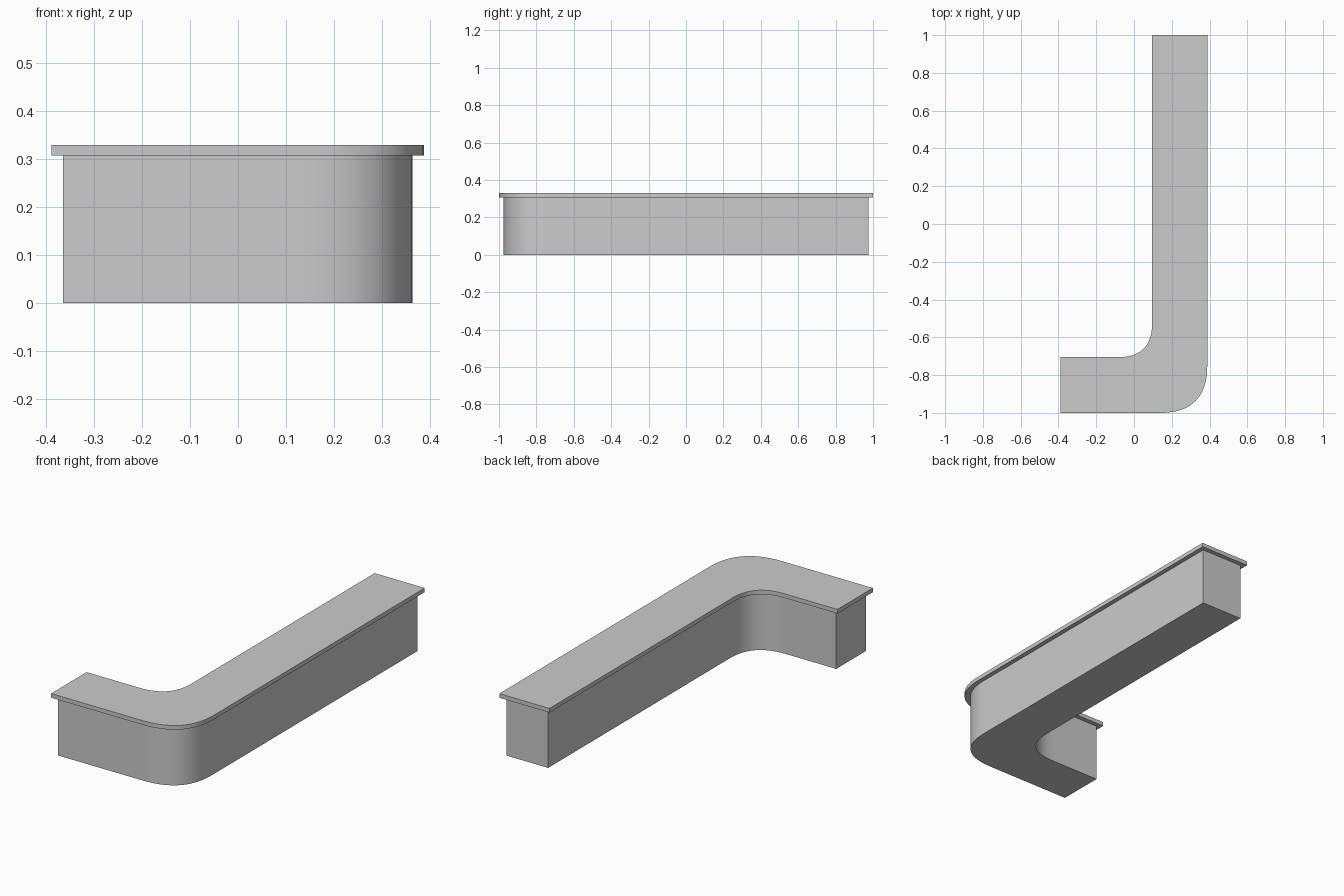
import bpy, bmesh, math
from mathutils import Vector

if "Cube" in bpy.data.objects:
    bpy.data.objects.remove(bpy.data.objects["Cube"])

SEG = 20


def rounded_corner(corner, start_dir, end_dir, size):
    # soft corner: quadratic curve that leaves and meets the straight edges
    c = Vector(corner)
    a, b = c + Vector(start_dir) * size, c + Vector(end_dir) * size
    return [a * (1 - t) ** 2 + c * 2 * t * (1 - t) + b * t ** 2
            for t in (i / SEG for i in range(SEG + 1))]


def l_outline(inset):
    x0, x1, xi = -0.389 + inset, 0.388 - inset, 0.096 + inset
    y0, y1, yi = -1 + inset, 1 - inset, -0.705 - inset
    outer = rounded_corner((x1, y0), (-1, 0), (0, 1), 0.25 - inset * 0.5)
    inner = rounded_corner((xi, yi), (0, 1), (-1, 0), 0.18 + inset * 0.5)
    return ([Vector((x0, y0))] + outer + [Vector((x1, y1)), Vector((xi, y1))]
            + inner + [Vector((x0, yi))])


def extrude_part(name, inset, z0, z1):
    bm = bmesh.new()
    face = bm.faces.new([bm.verts.new((p.x, p.y, z0)) for p in l_outline(inset)])
    ext = bmesh.ops.extrude_face_region(bm, geom=[face], use_keep_orig=True)
    top = [g for g in ext["geom"] if isinstance(g, bmesh.types.BMVert)]
    bmesh.ops.translate(bm, verts=top, vec=(0, 0, z1 - z0))
    bmesh.ops.recalc_face_normals(bm, faces=bm.faces)
    mesh = bpy.data.meshes.new(name)
    bm.to_mesh(mesh)
    bm.free()
    obj = bpy.data.objects.new(name, mesh)
    bpy.context.collection.objects.link(obj)
    bpy.ops.object.select_all(action='DESELECT')
    obj.select_set(True)
    bpy.context.view_layer.objects.active = obj
    bpy.ops.object.shade_smooth_by_angle(angle=math.radians(30))
    return obj


# counter body, set in all round under the top
extrude_part("counter_body", 0.024, 0.0, 0.307)
# overhanging counter top
extrude_part("counter_top", 0.0, 0.307, 0.329)
